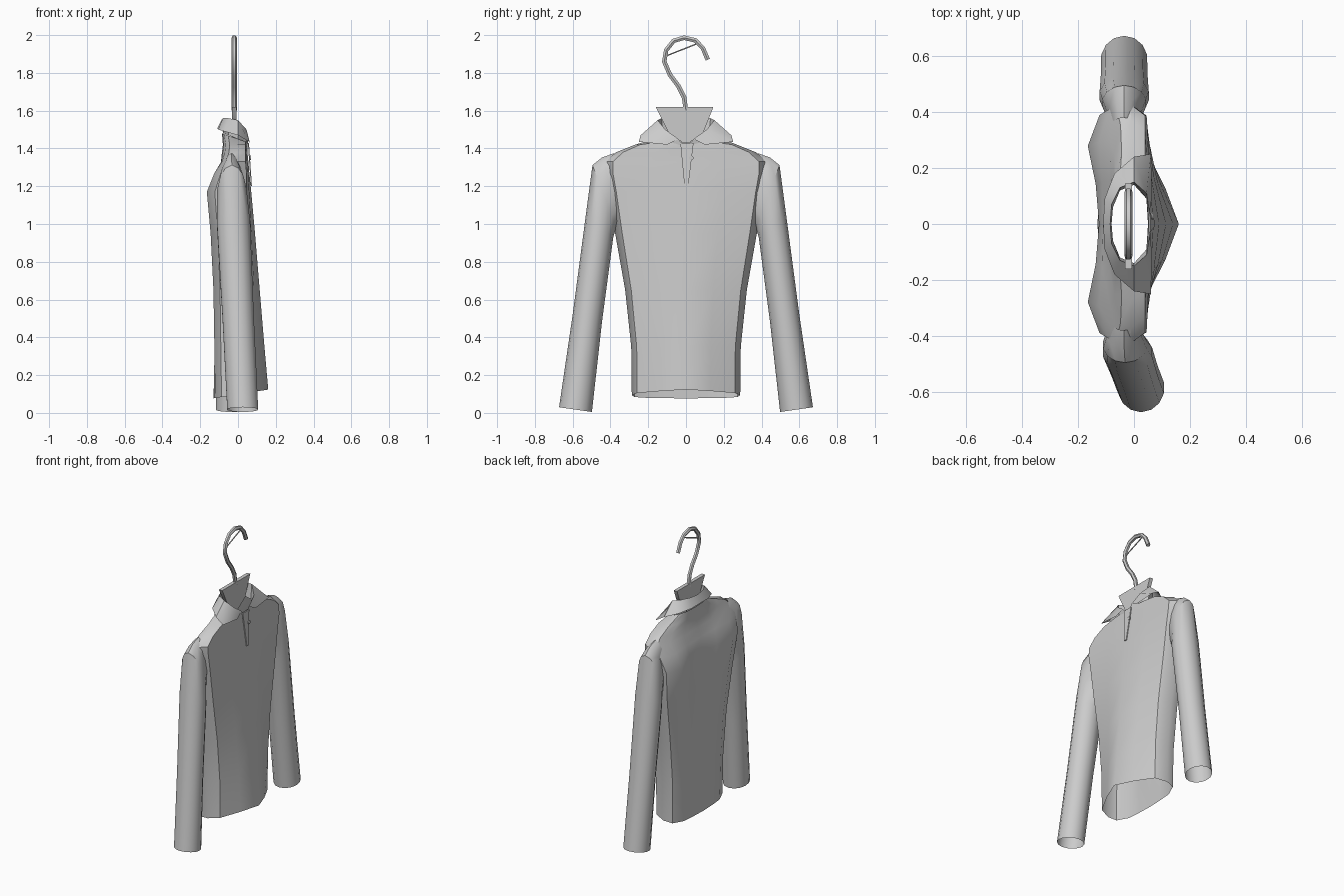
import bpy
import bmesh
from math import cos, sin, pi, radians

default_cube = bpy.data.objects.get("Cube")
if default_cube:
    bpy.data.objects.remove(default_cube, do_unlink=True)

grey = bpy.data.materials.new("plain grey")
grey.use_nodes = True
shade = (0.6, 0.6, 0.6, 1)
grey.diffuse_color = shade
grey.node_tree.nodes["Principled BSDF"].inputs["Base Color"].default_value = shade


def lerp(a, b, t):
    return a + (b - a) * t


def finish(obj, angle=40):
    """Give the part its material and soft shading with sharp edges kept."""
    if not obj.data.materials:
        obj.data.materials.append(grey)
    bpy.ops.object.select_all(action="DESELECT")
    obj.select_set(True)
    bpy.context.view_layer.objects.active = obj
    bpy.ops.object.shade_smooth_by_angle(angle=radians(angle))
    return obj


def loft(name, rings, closed=True, caps=False):
    """Skin a list of equal-length point rows."""
    bm = bmesh.new()
    rows = [[bm.verts.new(p) for p in ring] for ring in rings]
    count = len(rows[0])
    for low, high in zip(rows, rows[1:]):
        for i in range(count if closed else count - 1):
            j = (i + 1) % count
            bm.faces.new((low[i], low[j], high[j], high[i]))
    if caps:
        bm.faces.new(rows[0])
        bm.faces.new(rows[-1])
    bmesh.ops.recalc_face_normals(bm, faces=bm.faces)
    mesh = bpy.data.meshes.new(name)
    bm.to_mesh(mesh)
    bm.free()
    obj = bpy.data.objects.new(name, mesh)
    bpy.context.collection.objects.link(obj)
    return finish(obj)


def tube(name, points, radius):
    """Round rod through points, as a mesh."""
    curve = bpy.data.curves.new(name, "CURVE")
    curve.dimensions = "3D"
    curve.bevel_depth = radius
    curve.bevel_resolution = 1
    curve.use_fill_caps = True
    spline = curve.splines.new("POLY")
    spline.points.add(len(points) - 1)
    for point, co in zip(spline.points, points):
        point.co = (*co, 1)
    obj = bpy.data.objects.new(name, curve)
    bpy.context.collection.objects.link(obj)
    bpy.ops.object.select_all(action="DESELECT")
    obj.select_set(True)
    bpy.context.view_layer.objects.active = obj
    bpy.ops.object.convert(target="MESH")
    return finish(bpy.context.object)


def body_ring(z, width, front, front_corner, blade, back, tilt):
    """Flattened cross-section with a ridge in front and two shoulder blades."""
    half = [
        (front, 0),
        (lerp(front, front_corner, 0.42), 0.45),
        (front_corner, 0.9),
        (lerp(front_corner, blade, 0.45), 1),
        (lerp(front_corner, blade, 0.8), 0.95),
        (blade, 0.68),
        (lerp(back, blade, 0.3), 0.35),
        (back, 0),
    ]
    full = half + [(x, -y) for x, y in half[-2:0:-1]]
    return [(x, y * width, z + tilt * x) for x, y in full]


# Body, open at hem and neck: height, half width, front, corners, blade, back, tilt
body_sections = [
    (0.098, 0.287, 0.16, 0.045, -0.12, -0.13, 0.16),
    (0.35, 0.29, 0.14, 0.045, -0.125, -0.12, 0),
    (0.65, 0.322, 0.115, 0.045, -0.13, -0.12, 0),
    (0.95, 0.375, 0.09, 0.045, -0.145, -0.12, 0),
    (1.17, 0.41, 0.07, 0.045, -0.165, -0.125, 0),
    (1.27, 0.43, 0.06, 0.045, -0.125, -0.11, 0),
    (1.33, 0.43, 0.055, 0.04, -0.085, -0.09, 0),
    (1.38, 0.37, 0.05, 0.04, -0.07, -0.085, 0),
    (1.42, 0.27, 0.05, 0.04, -0.065, -0.08, 0),
    (1.45, 0.15, 0.05, 0.04, -0.075, -0.085, -0.35),
]
loft("shirt_body", [body_ring(*s) for s in body_sections])

# Sleeves, open at cuffs: outer y and z, inner y and z, half depth, lean share
sleeve_sections = [
    (0.38, 1.375, 0.31, 1.08, 0.05, 0),
    (0.445, 1.352, 0.345, 1.02, 0.065, 0),
    (0.495, 1.312, 0.37, 0.98, 0.08, 0.05),
    (0.53, 1.05, 0.385, 0.93, 0.09, 0.2),
    (0.60, 0.52, 0.445, 0.48, 0.085, 0.6),
    (0.672, 0.03, 0.498, 0.005, 0.084, 1),
]


def sleeve(name, side, lean):
    rings = []
    for yo, zo, yi, zi, depth, share in sleeve_sections:
        ring = []
        for k in range(14):
            a = 2 * pi * k / 14
            t = (1 + cos(a)) / 2
            x = -0.035 + lean * share + depth * sin(a)
            ring.append((x, side * lerp(yi, yo, t), lerp(zi, zo, t)))
        rings.append(ring)
    return loft(name, rings)


sleeve("left_sleeve", 1, 0)
sleeve("right_sleeve", -1, 0.06)

# Folded collar: stand, fold and fall lines, from front centre to nape
stand = [(0.05, 0.01, 1.41), (0.045, 0.09, 1.43), (0, 0.14, 1.45),
         (-0.05, 0.12, 1.47), (-0.075, 0.06, 1.48), (-0.08, 0, 1.48)]
fold = [(0.055, 0.04, 1.45), (0.045, 0.11, 1.50), (0, 0.15, 1.55),
        (-0.05, 0.13, 1.56), (-0.08, 0.07, 1.56), (-0.085, 0, 1.555)]
fall = [(0.065, 0.10, 1.42), (0.06, 0.25, 1.435), (0, 0.24, 1.47),
        (-0.07, 0.18, 1.49), (-0.105, 0.09, 1.50), (-0.11, 0, 1.505)]


def both_sides(line):
    return line + [(x, -y, z) for x, y, z in line[-2::-1]]


loft("collar", [both_sides(line) for line in (stand, fold, fall)], closed=False)

# Front placket flap and its button
flap = [(-0.03, 1.43, 0.052), (0.04, 1.43, 0.052), (0.012, 1.2, 0.068), (-0.008, 1.2, 0.068)]
loft("placket", [[(x + d, y, z) for y, z, x in flap] for d in (0, 0.006)], caps=True)
bpy.ops.mesh.primitive_cylinder_add(
    vertices=10, radius=0.012, depth=0.008,
    location=(0.064, 0.028, 1.35), rotation=(0, pi / 2, 0))
bpy.context.object.name = "button"
finish(bpy.context.object)

# Hanger: tapered board, hook rod and cord across the hook
board = [(-0.16, 1.62), (0.145, 1.62), (0.09, 1.48), (0, 1.42), (-0.09, 1.48)]
loft("hanger_board", [[(x, y, z) for y, z in board] for x in (-0.033, -0.008)], caps=True)
hook_path = [(0, 1.60), (-0.01, 1.67), (-0.04, 1.73), (-0.085, 1.79), (-0.115, 1.86),
             (-0.105, 1.92), (-0.065, 1.97), (-0.01, 1.986), (0.05, 1.972),
             (0.09, 1.93), (0.115, 1.87)]
tube("hanger_hook", [(-0.02, y, z) for y, z in hook_path], 0.014)
tube("hook_cord", [(-0.02, -0.105, 1.89), (-0.02, 0.065, 1.957)], 0.004)
